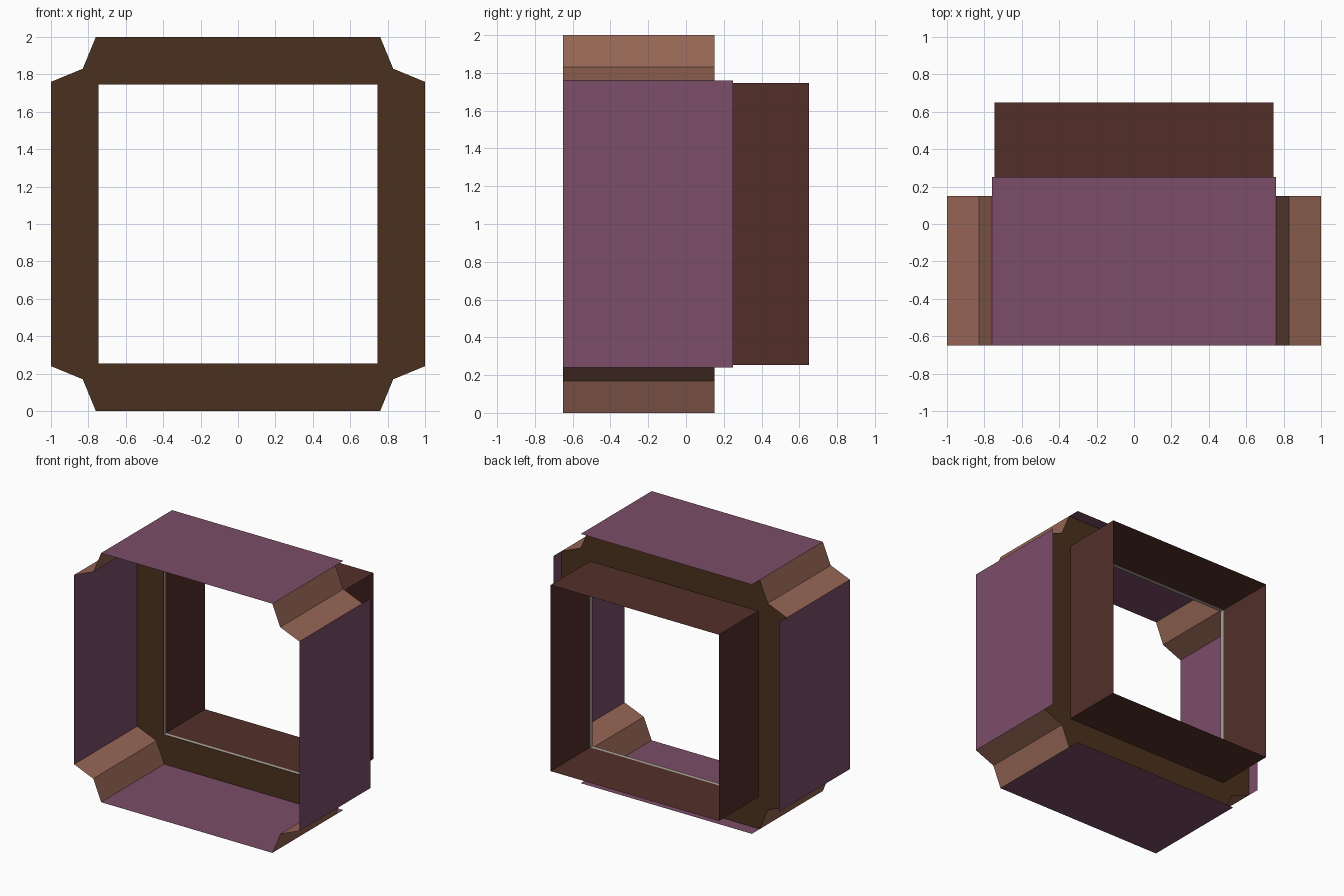
import bpy

if "Cube" in bpy.data.objects:
    bpy.data.objects.remove(bpy.data.objects["Cube"])

FRONT, PLATE, LIP, BACK = -0.65, 0.15, 0.25, 0.65
INNER = 0.747
CORNER = [(0.76, 1.0), (0.83, 0.83), (1.0, 0.76)]


def material(name, color):
    m = bpy.data.materials.new(name)
    m.diffuse_color = (*color, 1)
    m.use_nodes = True
    m.node_tree.nodes["Principled BSDF"].inputs["Base Color"].default_value = m.diffuse_color
    return m


def sheet(name, verts, faces, mat, mirror=(False, False, False)):
    """Thin sheet around the frame axis at z = 1, mirrored where asked."""
    me = bpy.data.meshes.new(name)
    me.from_pydata(verts, [], faces)
    me.materials.append(mat)
    ob = bpy.data.objects.new(name, me)
    ob.location.z = 1
    bpy.context.collection.objects.link(ob)
    if any(mirror):
        mod = ob.modifiers.new("Mirror", 'MIRROR')
        mod.use_axis = mirror
        mod.merge_threshold = 0.0005
    return ob


def strip(name, profile, y0, y1, mat, closed=False, mirror=(False, False, False)):
    """Extrude an x-z profile from y0 to y1."""
    n = len(profile)
    verts = [(x, y, z) for y in (y0, y1) for x, z in profile]
    faces = [(i, (i + 1) % n, n + (i + 1) % n, n + i)
             for i in range(n if closed else n - 1)]
    return sheet(name, verts, faces, mat, mirror)


purple = material("purple_panel", (0.20, 0.075, 0.14))
copper = material("copper_corner", (0.30, 0.13, 0.09))
brown = material("dark_brown", (0.07, 0.03, 0.013))
red_brown = material("red_brown", (0.085, 0.028, 0.022))
light = material("light_trim", (0.4, 0.36, 0.32))

# Outer panels, reaching a little behind the plate
strip("top_bottom_panel", [(-0.76, 1), (0.76, 1)], FRONT, LIP, purple,
      mirror=(False, False, True))
strip("side_panel", [(1, 0.76), (1, -0.76)], FRONT, LIP, purple,
      mirror=(True, False, False))

# Notched corner pieces
strip("corner_piece", CORNER, FRONT, PLATE, copper, mirror=(True, False, True))

# Plate with a square opening, one quarter mirrored
quarter = [(0, 1), *CORNER, (1, 0), (INNER, 0), (INNER, INNER), (0, INNER)]
sheet("frame_plate", [(x, PLATE, z) for x, z in quarter],
      [(0, 1, 6, 7), (1, 2, 6), (2, 3, 6), (3, 4, 5, 6)], brown,
      (True, False, True))

# Square sleeve behind the plate and thin trim in front of it
square = [(-INNER, -INNER), (INNER, -INNER), (INNER, INNER), (-INNER, INNER)]
strip("rear_sleeve", square, PLATE, BACK, red_brown, closed=True)
strip("opening_trim", square, PLATE - 0.03, PLATE, light, closed=True)
